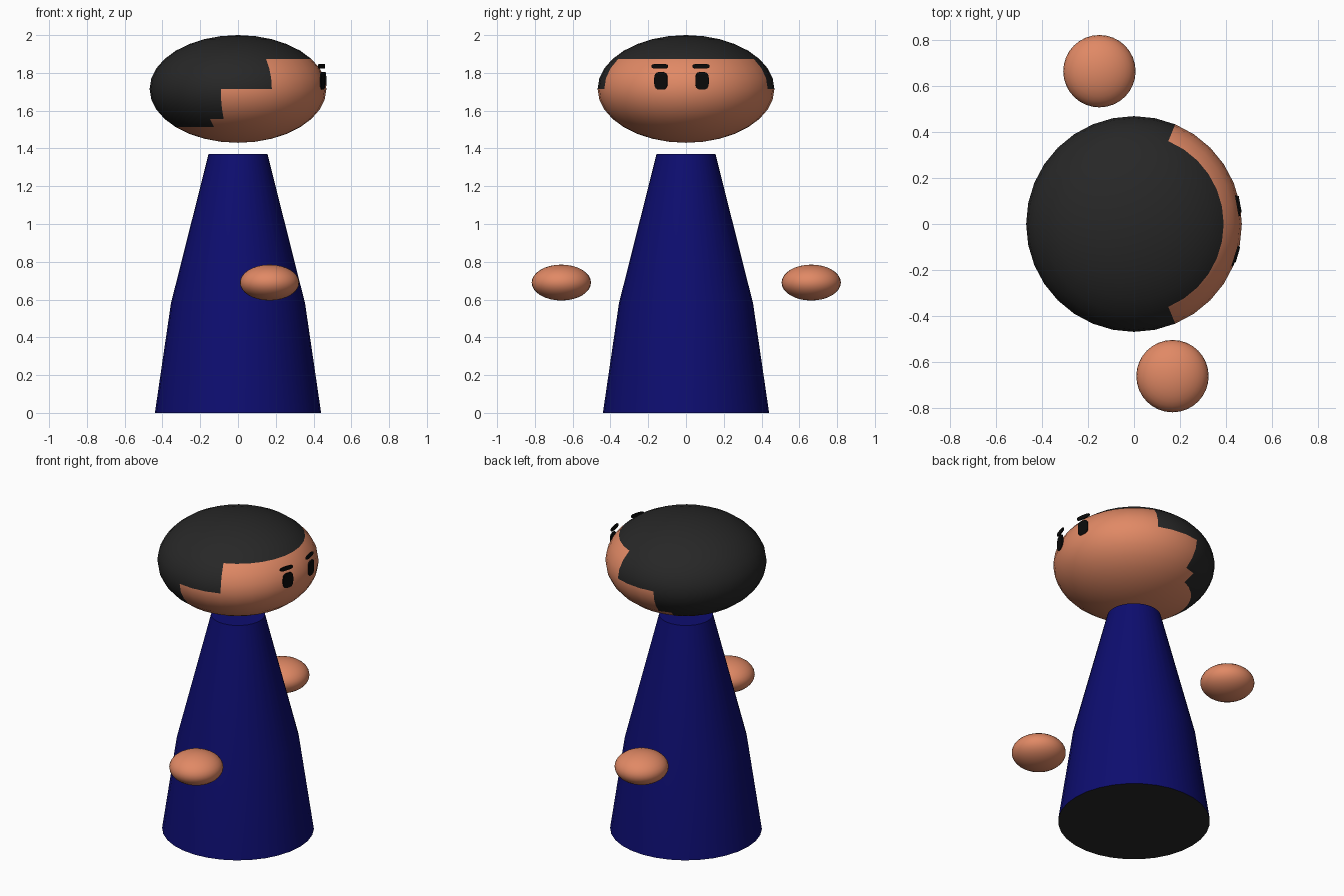
import bpy, bmesh
from math import sin, cos, pi, radians, degrees, atan2, asin, copysign
from mathutils import Matrix, Vector

if "Cube" in bpy.data.objects:
    bpy.data.objects.remove(bpy.data.objects["Cube"])

SEG = 32


def material(name, rgb):
    m = bpy.data.materials.new(name)
    m.diffuse_color = (*rgb, 1)
    m.use_nodes = True
    m.node_tree.nodes["Principled BSDF"].inputs["Base Color"].default_value = m.diffuse_color
    return m


skin = material("skin", (0.75, 0.25, 0.13))
dark = material("dark", (0.02, 0.02, 0.02))
black = material("black", (0.003, 0.003, 0.003))
blue = material("blue", (0.004, 0.004, 0.16))


def finish(name, bm, mats, location=(0, 0, 0), angle=30):
    bmesh.ops.recalc_face_normals(bm, faces=bm.faces)
    mesh = bpy.data.meshes.new(name)
    bm.to_mesh(mesh)
    bm.free()
    for m in mats:
        mesh.materials.append(m)
    ob = bpy.data.objects.new(name, mesh)
    ob.location = location
    bpy.context.collection.objects.link(ob)
    bpy.ops.object.select_all(action='DESELECT')
    ob.select_set(True)
    bpy.context.view_layer.objects.active = ob
    bpy.ops.object.shade_smooth_by_angle(angle=radians(angle))
    return ob


def ellipsoid(r, rz):
    bm = bmesh.new()
    bmesh.ops.create_uvsphere(bm, u_segments=SEG, v_segments=16, radius=1)
    bmesh.ops.scale(bm, vec=(r, r, rz), verts=bm.verts)
    return bm


# Body: tapered robe with a dark underside
bm = bmesh.new()
rings = []
for r, z in [(0.44, 0), (0.355, 0.58), (0.156, 1.37)]:
    rings.append([bm.verts.new((r * cos(2 * pi * i / SEG), r * sin(2 * pi * i / SEG), z))
                  for i in range(SEG)])
for a, b in zip(rings, rings[1:]):
    for i in range(SEG):
        j = (i + 1) % SEG
        bm.faces.new((a[i], a[j], b[j], b[i]))
bm.faces.new(rings[-1])
bm.faces.new(rings[0]).material_index = 1
finish("body", bm, [blue, dark])

# Head: hair is coloured face by face, stepping back towards the nape
R, RZ, HZ = 0.468, 0.285, 1.715
hairline = [(33.75, 0), (0, 67.5), (-33.75, 101.25), (-45, 112.5)]
bm = ellipsoid(R, RZ)
for f in bm.faces:
    c = f.calc_center_median()
    lat = degrees(asin(max(-1, min(1, c.z / RZ))))
    azimuth = abs(degrees(atan2(c.y, c.x)))
    for low, start in hairline:
        if lat > low:
            f.material_index = int(azimuth > start)
            break
finish("head", bm, [skin, dark], (0, 0, HZ))

# Hands: floating flattened balls
for name, x, y in [("right_hand", 0.167, -0.66), ("left_hand", -0.15, 0.663)]:
    finish(name, ellipsoid(0.157, 0.095), [skin], (x, y, 0.69))


# Eyes and brows: thin rounded plates turned to follow the face
def plate(name, x, y, z, width, height, thick=0.008, n=24, power=0.6):
    bm = bmesh.new()
    pts = []
    for i in range(n):
        t = 2 * pi * (i + 0.5) / n
        c, s = cos(t), sin(t)
        pts.append(bm.verts.new((-thick / 2,
                                 width / 2 * copysign(abs(c) ** power, c),
                                 height / 2 * copysign(abs(s) ** power, s))))
    face = bm.faces.new(pts)
    out = bmesh.ops.extrude_face_region(bm, geom=[face])
    top = [v for v in out["geom"] if isinstance(v, bmesh.types.BMVert)]
    bmesh.ops.translate(bm, vec=Vector((thick, 0, 0)), verts=top)
    bmesh.ops.rotate(bm, matrix=Matrix.Rotation(atan2(y, x), 3, 'Z'), verts=bm.verts)
    finish(name, bm, [black], (x, y, z))


for side, y, x in [("right", -0.133, 0.447), ("left", 0.085, 0.457)]:
    plate(side + "_eye", x, y, 1.758, 0.072, 0.093)
    plate(side + "_brow", x - 0.007, y - 0.006, 1.835, 0.092, 0.025)
